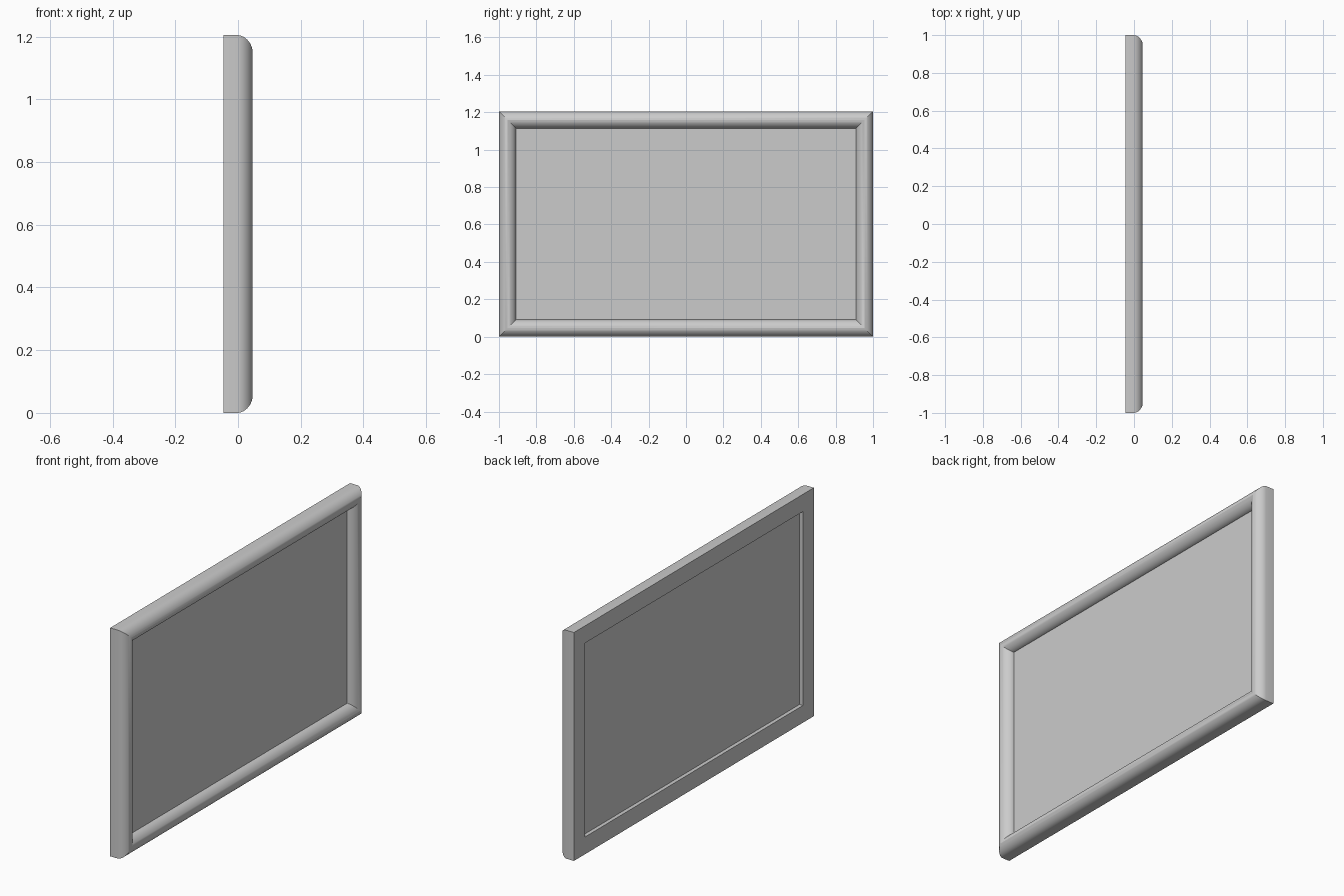
import bpy
import bmesh
from math import sin, cos, radians

cube = bpy.data.objects.get("Cube")
if cube:
    bpy.data.objects.remove(cube, do_unlink=True)

HALF_LENGTH, HEIGHT = 1.0, 1.205
BAR, BACK, RIDGE = 0.091, -0.046, 0.046
PANEL_BACK, PANEL_FRONT = -0.026, 0.001
STEPS = 8

grey = bpy.data.materials.new("light_grey")
grey.use_nodes = True
colour = (0.6, 0.6, 0.6, 1)
grey.diffuse_color = colour
grey.node_tree.nodes["Principled BSDF"].inputs["Base Color"].default_value = colour


def finish(name, bm):
    bmesh.ops.recalc_face_normals(bm, faces=bm.faces)
    mesh = bpy.data.meshes.new(name)
    bm.to_mesh(mesh)
    bm.free()
    mesh.materials.append(grey)
    obj = bpy.data.objects.new(name, mesh)
    bpy.context.collection.objects.link(obj)
    return obj


def rectangle(bm, x, inset):
    """Corners of a rectangle lying inside the outline by the given inset."""
    y, low, high = HALF_LENGTH - inset, inset, HEIGHT - inset
    return [bm.verts.new((x, *p)) for p in ((-y, low), (y, low), (y, high), (-y, high))]


# Moulding profile (x, inset): flat back and sides, rounded front with a soft ridge
start, end = radians(5), radians(75)
outer = []
for i in range(STEPS + 1):
    a = start + (end - start) * i / STEPS
    x = RIDGE * (sin(a) - sin(start)) / (sin(end) - sin(start))
    inset = BAR / 2 * (cos(start) - cos(a)) / (cos(start) - cos(end))
    outer.append((x, inset))
inner = [(x, BAR - inset) for x, inset in reversed(outer[:-1])]
profile = [(BACK, 0)] + outer + inner + [(BACK, BAR)]

# Mitred frame
bm = bmesh.new()
rings = [rectangle(bm, x, inset) for x, inset in profile]
for ring, following in zip(rings, rings[1:] + rings[:1]):
    for i in range(4):
        j = (i + 1) % 4
        bm.faces.new((ring[i], ring[j], following[j], following[i]))
frame = finish("frame", bm)
bpy.ops.object.select_all(action="DESELECT")
frame.select_set(True)
bpy.context.view_layer.objects.active = frame
bpy.ops.object.shade_smooth_by_angle(angle=radians(25))

# Flat panel, recessed from the back of the frame
bm = bmesh.new()
back, front = rectangle(bm, PANEL_BACK, BAR), rectangle(bm, PANEL_FRONT, BAR)
bm.faces.new(back)
bm.faces.new(front)
for i in range(4):
    j = (i + 1) % 4
    bm.faces.new((back[i], back[j], front[j], front[i]))
finish("panel", bm)
